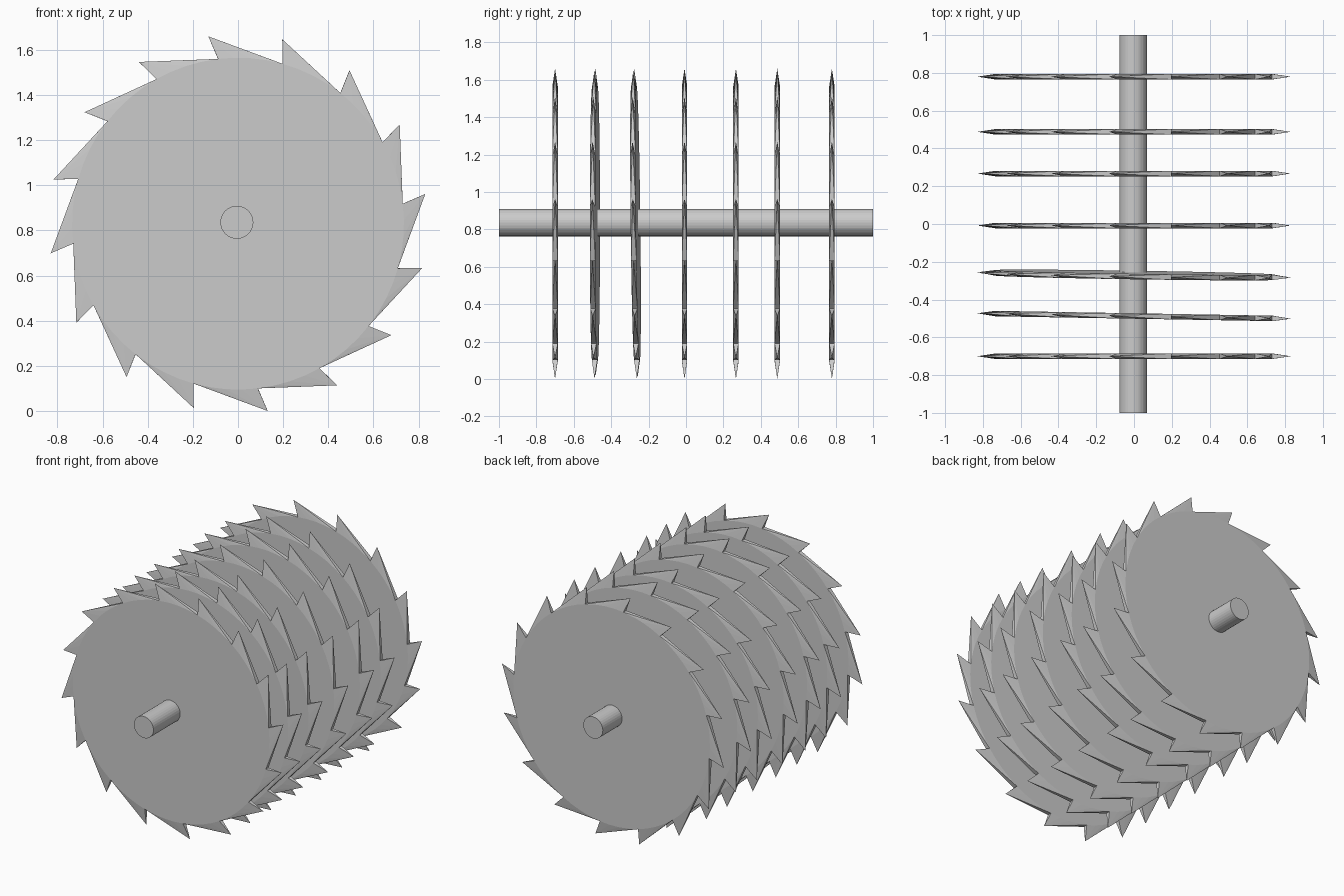
import bpy, bmesh
from math import sin, cos, radians

if "Cube" in bpy.data.objects:
    bpy.data.objects.remove(bpy.data.objects["Cube"])

CZ = 0.83            # axle height
TEETH, SUB = 16, 4   # teeth per blade, rim segments per tooth
R_RIM, R_TIP, HALF = 0.735, 0.84, 0.0145
TIP0, HOOK = 9.0, 2.1   # angle of first tip, forward lean past the gullet


def polar(r, deg, y):
    return (r * cos(radians(deg)), y, r * sin(radians(deg)))


def blade_mesh():
    bm = bmesh.new()
    n = TEETH * SUB
    start = TIP0 - HOOK
    front = [bm.verts.new(polar(R_RIM, start + i * 360 / n, -HALF)) for i in range(n)]
    back = [bm.verts.new(polar(R_RIM, start + i * 360 / n, HALF)) for i in range(n)]
    # flat disc sides
    bm.faces.new(front)
    bm.faces.new(back[::-1])
    # hooked teeth tapering to a point
    for t in range(TEETH):
        tip = bm.verts.new(polar(R_TIP, TIP0 + t * 360 / TEETH, 0))
        a, b = (t - 1) * SUB % n, t * SUB
        for s in range(SUB):
            i, j = a + s, (a + s + 1) % n
            bm.faces.new((front[j], front[i], tip))
            bm.faces.new((back[i], back[j], tip))
        bm.faces.new((front[a], back[a], tip))
        bm.faces.new((back[b], front[b], tip))
    mesh = bpy.data.meshes.new("saw_blade")
    bm.to_mesh(mesh)
    bm.free()
    return mesh


# blades: y position, tilt about x, yaw about z (degrees)
mesh = blade_mesh()
blades = [(-0.70, 0, 0), (-0.487, 0, -1.0), (-0.27, 0.65, -0.9), (-0.008, 0, 0),
          (0.267, 0, 0), (0.488, 0, 0), (0.78, 0, 0)]
for k, (y, tilt, yaw) in enumerate(blades):
    ob = bpy.data.objects.new(f"saw_blade_{k + 1}", mesh)
    ob.location = (0, y, CZ)
    ob.rotation_euler = (radians(tilt), 0, radians(yaw))
    bpy.context.collection.objects.link(ob)

# axle
bpy.ops.mesh.primitive_cylinder_add(vertices=32, radius=0.073, depth=2,
                                    location=(-0.005, 0, 0.836),
                                    rotation=(radians(90), 0, 0))
bpy.context.object.name = "axle"
